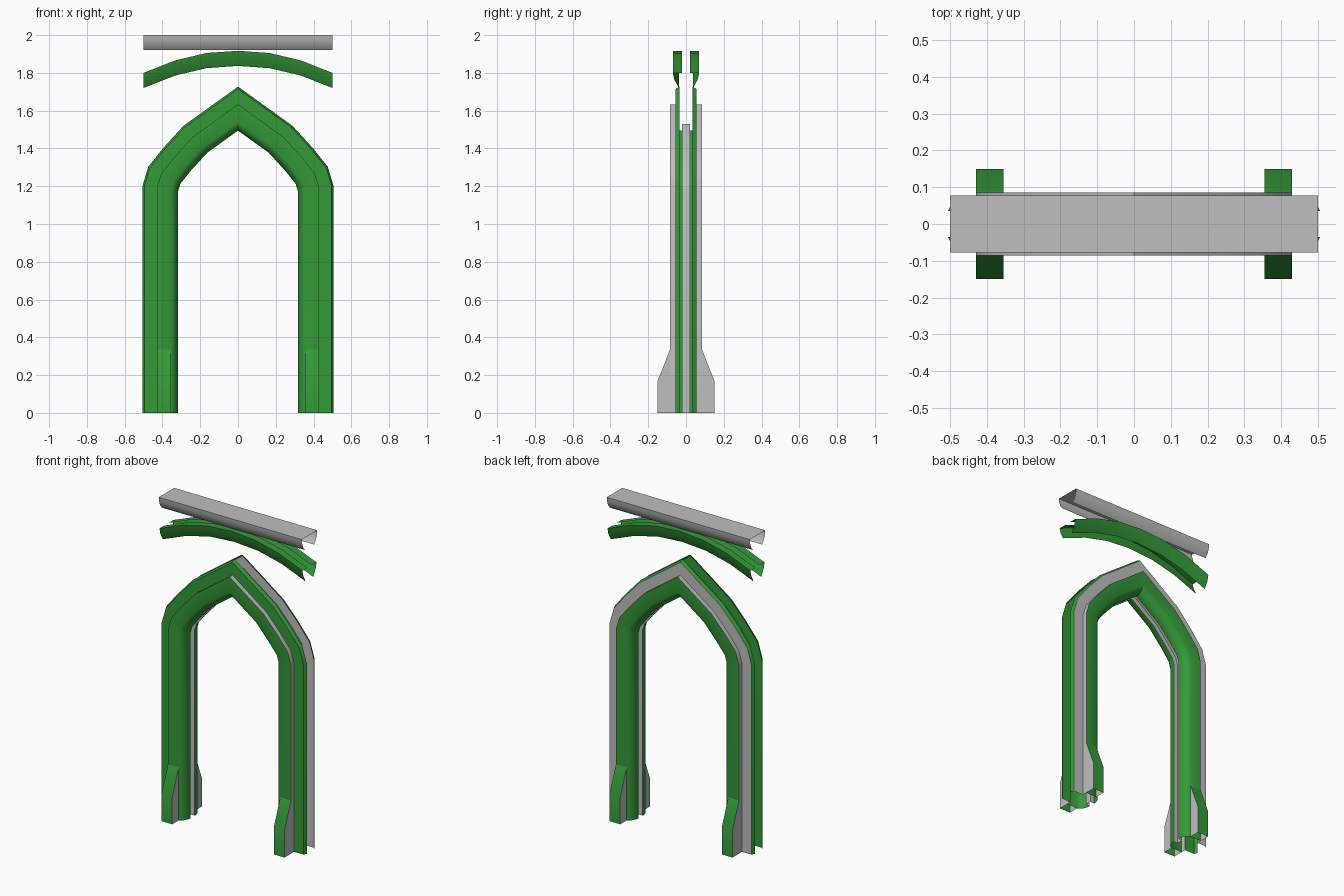
import bpy
from math import radians
from mathutils import Vector

if "Cube" in bpy.data.objects:
    bpy.data.objects.remove(bpy.data.objects["Cube"], do_unlink=True)


def material(name, color):
    m = bpy.data.materials.new(name)
    m.use_nodes = True
    m.diffuse_color = color
    m.node_tree.nodes["Principled BSDF"].inputs["Base Color"].default_value = color
    return m


GREEN, GREY = 0, 1
mats = [material("leaf green", (0.035, 0.32, 0.04, 1)),
        material("plain grey", (0.52, 0.52, 0.52, 1))]


def make(name, verts, faces, colors):
    mesh = bpy.data.meshes.new(name)
    mesh.from_pydata(verts, [], faces)
    for m in mats:
        mesh.materials.append(m)
    for poly, c in zip(mesh.polygons, colors):
        poly.material_index = c
    ob = bpy.data.objects.new(name, mesh)
    bpy.context.collection.objects.link(ob)
    bpy.ops.object.select_all(action='DESELECT')
    ob.select_set(True)
    bpy.context.view_layer.objects.active = ob
    bpy.ops.object.shade_smooth_by_angle(angle=radians(32))
    return ob


def sweep(name, path, profile, colors, mitre=True):
    """Carry an open (depth, y) profile along an (x, z) path running from +x to -x."""
    pts = [Vector(p) for p in path]
    verts = []
    for i, p in enumerate(pts):
        inward = Vector((0, -1))
        if mitre:
            a = (p - pts[i - 1]).normalized() if i else None
            b = (pts[i + 1] - p).normalized() if i + 1 < len(pts) else None
            a, b = a or b, b or a
            t = (a + b).normalized()
            inward = Vector((-t.y, t.x)) / t.dot(a)
        for d, y in profile:
            q = p + inward * d
            verts.append((q.x, y, q.y))
    n = len(profile)
    faces, cols = [], []
    for i in range(len(pts) - 1):
        for j in range(n - 1):
            k = i * n + j
            faces.append((k, k + n, k + n + 1, k + 1))
            cols.append(colors[j])
    return make(name, verts, faces, cols)


def mirrored(half):
    """Add the -x half of a path that ends on the centre line."""
    return half + [(-x, z) for x, z in half[-2::-1]]


# Pointed arch frame: thin moulding with an open outer slot and a soffit groove
arch_path = mirrored([(0.5, 0), (0.5, 1.2), (0.47, 1.3), (0.39, 1.4),
                      (0.285, 1.515), (0, 1.72)])
half = [(-0.006, 0.035), (0.004, 0.055), (0.07, 0.055), (0.07, 0.085),
        (0.145, 0.085), (0.163, 0.075), (0.176, 0.057), (0.183, 0.035),
        (0.183, 0.02), (0.155, 0.02)]
half_colors = [GREEN, GREEN, GREY] + [GREEN] * 5 + [GREY]
back_colors = half_colors[::-1]
back_colors[-2] = GREY
profile = [(d, -y) for d, y in half] + half[::-1]
sweep("arch_frame", arch_path, profile, half_colors + [GREY] + back_colors)

# Flared feet, open underneath
outline = [(0.085, 0), (0.15, 0), (0.15, 0.17), (0.085, 0.335)]
for sx, side in ((1, "left"), (-1, "right")):
    for sy, end in ((-1, "front"), (1, "back")):
        verts = [(sx * x, sy * y, z) for x in (0.355, 0.43) for y, z in outline]
        faces = [(0, 1, 2, 3), (4, 7, 6, 5), (1, 5, 6, 2), (2, 6, 7, 3)]
        if sx * sy > 0:
            faces = [f[::-1] for f in faces]
        make(f"{end}_{side}_foot", verts, faces, [GREY, GREY, GREEN, GREEN])

# Pair of bowed rails above the arch
rail_path = mirrored([(0.5, 1.8), (0.333, 1.866), (0.167, 1.905), (0, 1.917)])
for s, end in ((-1, "front"), (1, "back")):
    rail = [(0, s * 0.022), (0, s * 0.07), (0.035, s * 0.062), (0.08, s * 0.038)]
    sweep(f"{end}_bowed_rail", rail_path, rail, [GREEN] * 3, mitre=False)

# Straight open channel on top
channel_half = [(0.078, 0.045), (0.055, 0.064), (0.025, 0.074), (0, 0.077)]
channel = [(d, -y) for d, y in channel_half] + channel_half[::-1]
sweep("top_channel", [(0.5, 2), (-0.5, 2)], channel, [GREY] * 7)
